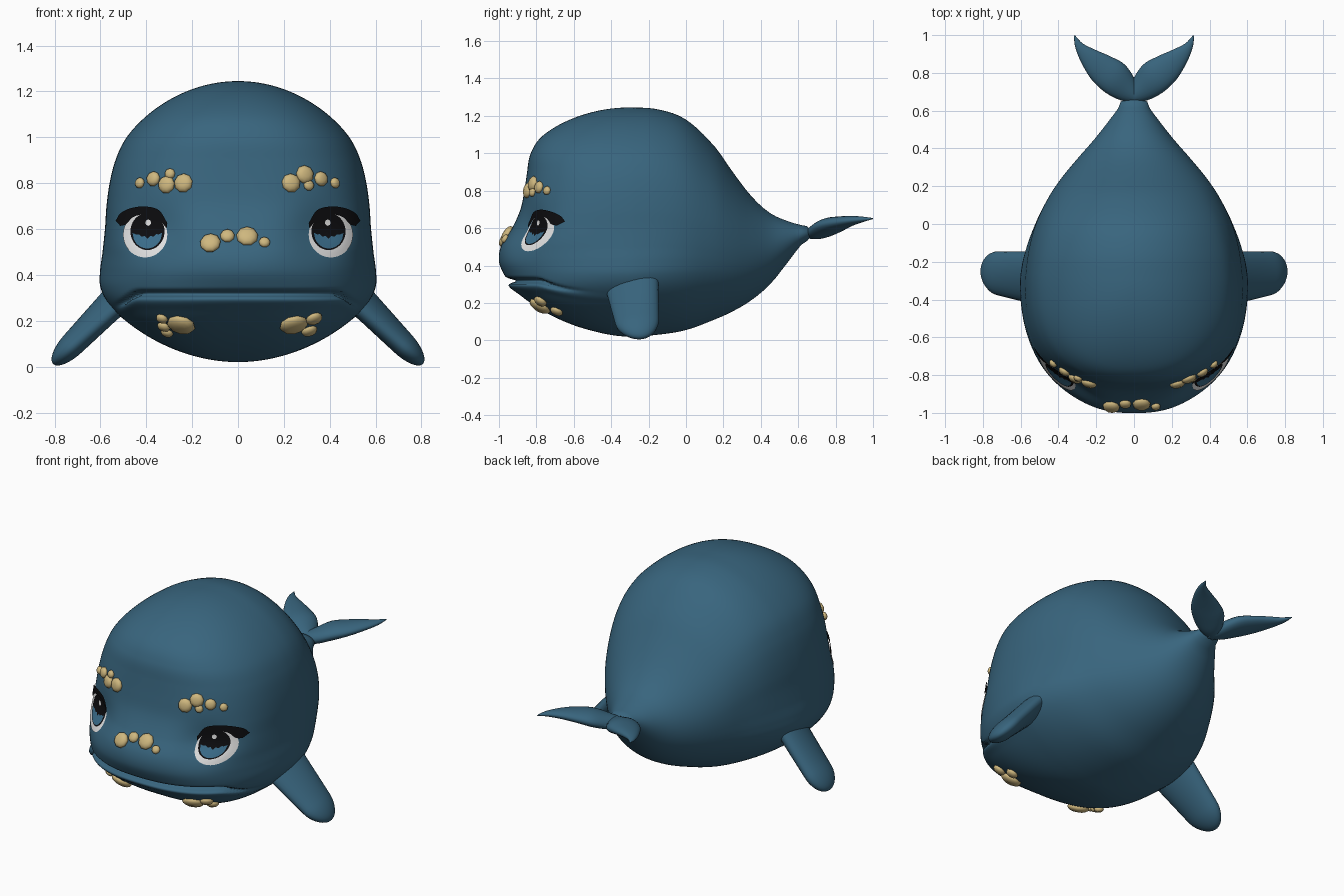
import bpy, bmesh
from math import sin, cos, pi, exp, sqrt
from mathutils import Vector

if "Cube" in bpy.data.objects:
    bpy.data.objects.remove(bpy.data.objects["Cube"])


def material(name, r, g, b):
    m = bpy.data.materials.new(name)
    m.use_nodes = True
    m.diffuse_color = (r, g, b, 1)
    bsdf = m.node_tree.nodes["Principled BSDF"]
    bsdf.inputs["Base Color"].default_value = (r, g, b, 1)
    bsdf.inputs["Roughness"].default_value = 0.7
    return m


SKIN = material("whale blue", 0.04, 0.13, 0.208)
TAN = material("barnacle tan", 0.62, 0.475, 0.21)
WHITE = material("eye white", 0.8, 0.8, 0.8)
BLACK = material("lash black", 0.004, 0.004, 0.005)
IRIS = material("iris blue", 0.045, 0.16, 0.27)


def smooth_step(a, b, v):
    t = min(max((v - a) / (b - a), 0), 1)
    return t * t * (3 - 2 * t)


def curve(table, v, col=1):
    """Smooth interpolation of a column of a table against its first column."""
    n = len(table)
    v = min(max(v, table[0][0]), table[-1][0])
    i = max(k for k in range(n - 1) if table[k][0] <= v)

    def slope(k):
        a, b = table[max(k - 1, 0)], table[min(k + 1, n - 1)]
        return (b[col] - a[col]) / (b[0] - a[0])
    p, q = table[i], table[i + 1]
    h = q[0] - p[0]
    t = (v - p[0]) / h
    return ((1 + 2 * t) * (1 - t) ** 2 * p[col] + t * (1 - t) ** 2 * h * slope(i)
            + t * t * (3 - 2 * t) * q[col] + t * t * (t - 1) * h * slope(i + 1))


def grid_object(name, rows, mat, face_front=False, fix=False):
    """Skin a grid of points, given as rows of equal length, and mirror it."""
    bm = bmesh.new()
    vs = [[bm.verts.new(p) for p in row] for row in rows]
    for a, b in zip(vs, vs[1:]):
        for j in range(len(a) - 1):
            bm.faces.new((a[j], a[j + 1], b[j + 1], b[j]))
    bmesh.ops.remove_doubles(bm, verts=bm.verts, dist=1e-5)
    if fix:
        bmesh.ops.recalc_face_normals(bm, faces=bm.faces)
    bm.normal_update()
    if face_front:
        for f in bm.faces:
            if f.normal.y > 0:
                f.normal_flip()
    finish(name, bm, mat).modifiers.new("Mirror", 'MIRROR').merge_threshold = 0.0005


def finish(name, bm, mat):
    me = bpy.data.meshes.new(name)
    bm.to_mesh(me)
    bm.free()
    me.materials.append(mat)
    for p in me.polygons:
        p.use_smooth = True
    ob = bpy.data.objects.new(name, me)
    bpy.context.collection.objects.link(ob)
    return ob


# Body: half width and front depth, as ratios of a half ellipse over the height
BOTTOM, HEIGHT, MID_Y = 0.02, 1.225, -0.3
SHAPE = [(0.02, 0.65, 0.58), (0.08, 0.67, 0.69), (0.2, 0.692, 0.75), (0.28, 0.695, 0.765),
         (0.35, 0.677, 0.757), (0.42, 0.641, 0.746), (0.5, 0.605, 0.707), (0.6, 0.581, 0.631),
         (0.7, 0.577, 0.589), (0.8, 0.582, 0.587), (0.9, 0.594, 0.611), (1.0, 0.607, 0.6625),
         (1.1, 0.605, 0.71), (1.245, 0.595, 0.714)]
# Squareness of the head seen from above, by height
SQUARE = [(0.02, 2.7), (0.2, 2.7), (0.36, 2.3), (0.45, 2.3), (0.6, 2.65), (0.8, 2.6), (1.245, 2.3)]
# Rear sections: y, width ratio, top, bottom
REAR = [(-0.45, 1, 1.245, 0.02), (-0.3, 1, 1.245, 0.02), (-0.15, 0.965, 1.235, 0.03),
        (0, 0.885, 1.18, 0.055), (0.15, 0.75, 1.04, 0.11), (0.25, 0.63, 0.9, 0.155),
        (0.35, 0.49, 0.77, 0.215), (0.45, 0.345, 0.68, 0.30), (0.55, 0.215, 0.635, 0.425),
        (0.62, 0.13, 0.615, 0.515), (0.66, 0.1, 0.605, 0.54), (0.68, 0.001, 0.575, 0.574)]


def dome(z):
    u = min(max((z - BOTTOM) / HEIGHT, 0), 1)
    return 2 * sqrt(u * (1 - u))


def half_width(z):
    return dome(z) * curve(SHAPE, z)


def front_y(x, z):
    """Front surface of the head, with a shallow eye socket."""
    n = curve(SQUARE, z)
    s = min(abs(x) / max(half_width(z), 1e-6), 1)
    socket = 0.055 * exp(-((abs(x) - 0.36) / 0.13) ** 2 - ((z - 0.58) / 0.11) ** 2)
    bulge = (1 - s ** n) ** (1 / n)
    return MID_Y - dome(z) * curve(SHAPE, z, 2) * bulge + socket * min(1, 3 * bulge)


def lip_scale(x, z):
    """Radial scale that sinks the mouth line and swells the lower lip."""
    line = 0.318 - 0.05 * smooth_step(0.43, 0.54, x)
    fade = 1 - smooth_step(0.44, 0.55, x)
    groove = -0.075 * exp(-((z - line) / 0.012) ** 2)
    lip = 0.022 * exp(-((z - line + 0.035) / 0.028) ** 2)
    return 1 + fade * (groove + lip)


LEVELS, AROUND, BACK = 230, 42, 30
rows = []
for i in range(LEVELS + 1):
    u = (1 - cos(pi * i / LEVELS)) / 2
    z = BOTTOM + HEIGHT * u
    w = half_width(z)
    row = []
    for j in range(AROUND):
        x = w * sin(pi / 2 * j / AROUND)
        k = lip_scale(x, z)
        row.append((x * k, MID_Y + (front_y(x, z) - MID_Y) * k, z))
    for j in range(BACK + 1):
        y = MID_Y + (REAR[-1][0] - MID_Y) * j / BACK
        wide, top, low = (curve(REAR, y, c) for c in (1, 2, 3))
        mix = smooth_step(-0.3, 0.42, y)
        x = wide * (w * (1 - mix) + 0.605 * 2 * sqrt(max(u * (1 - u), 0)) * mix)
        row.append((x, y, low + (top - low) * u))
    rows.append(row)
grid_object("body", rows, SKIN)


def on_face(x, z, lift=0.0):
    """Point and outward normal on the face surface."""
    e = 0.004
    fx = (front_y(x + e, z) - front_y(x - e, z)) / (2 * e)
    fz = (front_y(x, z + e) - front_y(x, z - e)) / (2 * e)
    n = Vector((fx, -1, fz)).normalized()
    return Vector((x, front_y(x, z), z)) + n * lift, n


def plate(name, outline_rows, lift, mat):
    rows = [[on_face(x, z, lift)[0] for x, z in r] for r in outline_rows]
    grid_object(name, rows, mat, face_front=True)


def disc(cx, cz, rx, rz, rings=6, n=36):
    return [[(cx + rx * k / rings * cos(2 * pi * a / n), cz + rz * k / rings * sin(2 * pi * a / n))
             for a in range(n + 1)] for k in range(rings + 1)]


def band(low, high, steps=4):
    return [[(a[0] + (b[0] - a[0]) * k / steps, a[1] + (b[1] - a[1]) * k / steps)
             for a, b in zip(low, high)] for k in range(steps + 1)]


# Eyes: layered plates
plate("eye_white", disc(0.402, 0.575, 0.096, 0.1), 0.004, WHITE)
plate("eye_pupil", disc(0.391, 0.588, 0.074, 0.082), 0.006, BLACK)
low, high = [], []
for k in range(25):
    t = -1 + k / 12
    x = 0.391 + 0.064 * t
    low.append((x, 0.58 - 0.068 * sqrt(1 - t * t)))
    high.append((x, 0.58 - 0.022 * (1 - abs(t)) - 0.005 * cos(5 * pi * t) * (1 - t * t)))
plate("eye_iris", band(low, high), 0.008, IRIS)
plate("eye_glint", disc(0.387, 0.627, 0.012, 0.014, 2, 16), 0.009, WHITE)

# Upper lashes
UPPER = [(0, 0.303, 0.625), (1, 0.34, 0.682), (2, 0.40, 0.698), (3, 0.46, 0.69),
         (4, 0.504, 0.668), (5, 0.525, 0.635)]
LOWER = [(0, 0.306, 0.60), (1, 0.345, 0.65), (2, 0.40, 0.664), (3, 0.45, 0.652),
         (4, 0.48, 0.62), (5, 0.505, 0.612)]
edges = [[(curve(t, k / 5), curve(t, k / 5, 2)) for k in range(26)] for t in (LOWER, UPPER)]
plate("eyelash", band(*edges), 0.0095, BLACK)

# Barnacles: x, z, radius
BARNACLES = {
    "right_brow": [(-0.425, 0.80, 0.024), (-0.367, 0.818, 0.033), (-0.295, 0.84, 0.024),
                   (-0.31, 0.793, 0.039), (-0.237, 0.80, 0.042)],
    "left_brow": [(0.23, 0.80, 0.042), (0.29, 0.837, 0.041), (0.307, 0.79, 0.024),
                  (0.36, 0.818, 0.033), (0.42, 0.80, 0.024)],
    "snout": [(-0.12, 0.537, 0.046), (-0.046, 0.568, 0.032), (0.04, 0.566, 0.048), (0.115, 0.54, 0.025)],
    "right_chin": [(-0.33, 0.213, 0.027), (-0.322, 0.178, 0.029), (-0.308, 0.152, 0.028),
                   (-0.247, 0.187, 0.063)],
    "left_chin": [(0.242, 0.187, 0.063), (0.33, 0.213, 0.038), (0.31, 0.16, 0.036)],
}
for place, group in BARNACLES.items():
    bm = bmesh.new()
    for x, z, r in group:
        p, n = on_face(x, z, 0.005)
        mat = n.to_track_quat('Z', 'Y').to_matrix().to_4x4()
        mat.translation = p
        made = bmesh.ops.create_uvsphere(bm, u_segments=9, v_segments=8, radius=1)["verts"]
        for v in made:
            d = sqrt(v.co.x ** 2 + v.co.y ** 2)
            crater = 0.12 if d < 0.1 and v.co.z > 0 else 0
            v.co = mat @ Vector((v.co.x * r, v.co.y * r, (v.co.z - crater) * (0.01 + 0.3 * r)))
    finish(place + "_barnacles", bm, TAN)


def loft(name, sections, n=24):
    """Closed limb from sections of centre, chord vector and thickness vector."""
    rows = []
    for c, a, b in sections:
        rows.append([c + a * cos(2 * pi * k / n) + b * sin(2 * pi * k / n) for k in range(n + 1)])
    rows.insert(0, [sections[0][0]] * (n + 1))
    rows.append([sections[-1][0]] * (n + 1))
    grid_object(name, rows, SKIN, fix=True)


# Flippers
root, tip = Vector((0.5, -0.29, 0.325)), Vector((0.806, -0.25, 0.012))
across = Vector((0.7, 0, 0.7))
sections = []
for k in range(25):
    s = sin(pi / 2 * k / 24)
    end = sqrt(max(1 - max((s - 0.72) / 0.28, 0) ** 2, 0))
    chord = Vector((0, 0.142 - 0.035 * s, 0.045 * (1 - s)))
    sections.append((root.lerp(tip, s), chord * end, across * (0.064 - 0.014 * s) * end))
loft("flippers", sections)

# Tail flukes: inner x, y, outer x, y, height, half thickness
FLUKE = [(0, -0.03, 0.70, -0.01, 0.64, 0.572, 0.03), (1, 0, 0.775, 0.07, 0.655, 0.585, 0.042),
         (2, 0.05, 0.845, 0.15, 0.695, 0.61, 0.045), (3, 0.12, 0.885, 0.225, 0.765, 0.627, 0.036),
         (4, 0.2, 0.92, 0.282, 0.86, 0.64, 0.025), (5, 0.27, 0.955, 0.312, 0.94, 0.647, 0.014),
         (6, 0.312, 0.998, 0.318, 0.999, 0.651, 0.003)]
sections = []
for k in range(25):
    ix, iy, ox, oy, z, thick = (curve(FLUKE, k / 4, c) for c in range(1, 7))
    inner, outer = Vector((ix, iy, z)), Vector((ox, oy, z))
    sections.append(((inner + outer) / 2, (outer - inner) / 2, Vector((0, 0, thick))))
loft("tail_flukes", sections)
